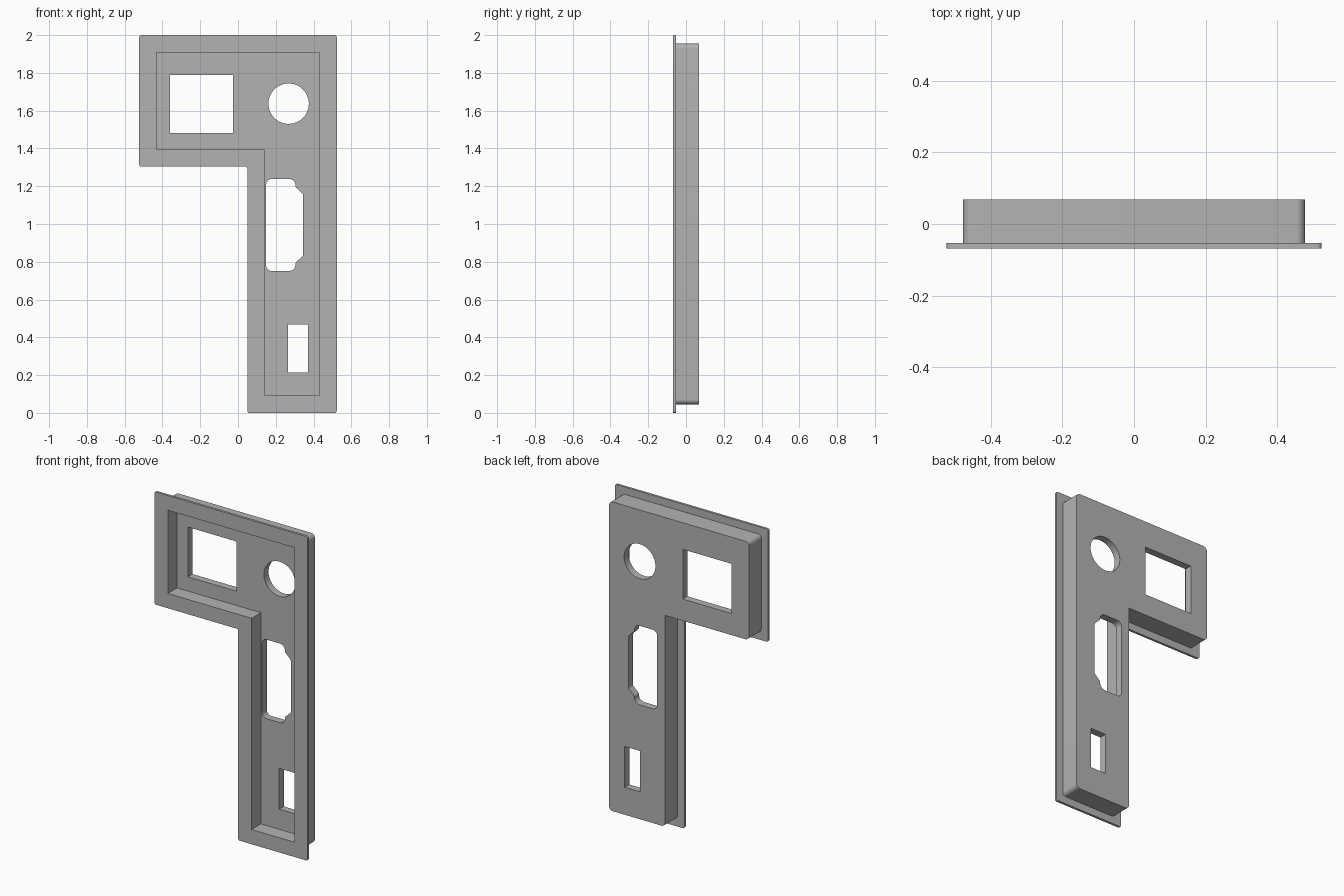
import bpy, bmesh, math
from mathutils import Vector

cube = bpy.data.objects.get("Cube")
if cube:
    bpy.data.objects.remove(cube, do_unlink=True)

FRONT, BACK = -0.068, 0.068
FLANGE_BACK, FLOOR = -0.053, 0.023

grey = bpy.data.materials.new("plain grey")
grey.use_nodes = True
grey.diffuse_color = (0.45, 0.45, 0.45, 1)
grey.node_tree.nodes["Principled BSDF"].inputs["Base Color"].default_value = grey.diffuse_color

bm = bmesh.new()


def rounded(corners, segments=6):
    """Outline from (x, z, radius) corners, with arcs where radius > 0."""
    out = []
    for i, (x, z, r) in enumerate(corners):
        p = Vector((x, z))
        if r == 0:
            out.append(p)
            continue
        a = (Vector(corners[i - 1][:2]) - p).normalized()
        b = (Vector(corners[(i + 1) % len(corners)][:2]) - p).normalized()
        half = a.angle(b) / 2
        centre = p + (a + b).normalized() * (r / math.sin(half))
        start = p + a * (r / math.tan(half)) - centre
        end = p + b * (r / math.tan(half)) - centre
        for k in range(segments + 1):
            out.append(centre + start.lerp(end, k / segments).normalized() * r)
    return out


def l_shape(inset, r, inner_r):
    """Panel outline, moved inward by inset."""
    left, right, low, high = -0.523 + inset, 0.523 - inset, inset, 2 - inset
    nx, nz = 0.049 + inset, 1.304 + inset
    return rounded([(left, high, r), (right, high, r), (right, low, r),
                    (nx, low, r), (nx, nz, inner_r), (left, nz, r)])


def rect(x0, x1, z0, z1):
    return [(x0, z0), (x1, z0), (x1, z1), (x0, z1)]


def wall(outline, y0, y1):
    """Band of quads along an outline; returns its two rims as edge lists."""
    rings = [[bm.verts.new((p[0], y, p[1])) for p in outline] for y in (y0, y1)]
    rims = [[bm.edges.new((ring[i - 1], ring[i])) for i in range(len(ring))]
            for ring in rings]
    near, far = rings
    for i in range(len(near)):
        bm.faces.new((near[i - 1], near[i], far[i], far[i - 1]))
    return rims


def fill(*rims):
    """Flat face between an outer rim and the rims of its holes."""
    edges = [e for rim in rims for e in rim]
    bmesh.ops.triangle_fill(bm, use_beauty=True, edges=edges, normal=(0, -1, 0))


# Openings: display window, small slot, round hole, stepped socket
circle = [(0.268 + 0.107 * math.cos(t * math.tau / 48),
           1.637 + 0.107 * math.sin(t * math.tau / 48)) for t in range(48)]
MID = 0.995
upper = [(0.149, 0.244, 0.03), (0.305, 0.244, 0.035),
         (0.305, 0.2, 0.012), (0.345, 0.162, 0.015)]
socket = [(x, MID + h, r) for x, h, r in upper]
socket += [(x, MID - h, r) for x, h, r in reversed(upper)]
openings = [rect(-0.359, -0.026, 1.483, 1.79), rect(0.265, 0.371, 0.215, 0.467),
            circle, rounded(socket)]
holes = [wall(outline, FLOOR, BACK) for outline in openings]
hole_fronts = [rims[0] for rims in holes]
hole_backs = [rims[1] for rims in holes]

# Side walls of the flange, the rear box and the hollow
flange_front, flange_back = wall(l_shape(0, 0.011, 0.011), FRONT, FLANGE_BACK)
box_front, box_back = wall(l_shape(0.0455, 0.025, 0), FLANGE_BACK, BACK)
hollow_front, hollow_back = wall(l_shape(0.091, 0, 0), FRONT, FLOOR)

# Flat faces joining the walls
fill(flange_front, hollow_front)
fill(flange_back, box_front)
fill(hollow_back, *hole_fronts)
fill(box_back, *hole_backs)
bmesh.ops.recalc_face_normals(bm, faces=bm.faces)

mesh = bpy.data.meshes.new("socket_panel")
bm.to_mesh(mesh)
bm.free()
mesh.materials.append(grey)
panel = bpy.data.objects.new("socket_panel", mesh)
bpy.context.collection.objects.link(panel)

for o in bpy.context.selected_objects:
    o.select_set(False)
panel.select_set(True)
bpy.context.view_layer.objects.active = panel
bpy.ops.object.shade_smooth_by_angle(angle=math.radians(30))
